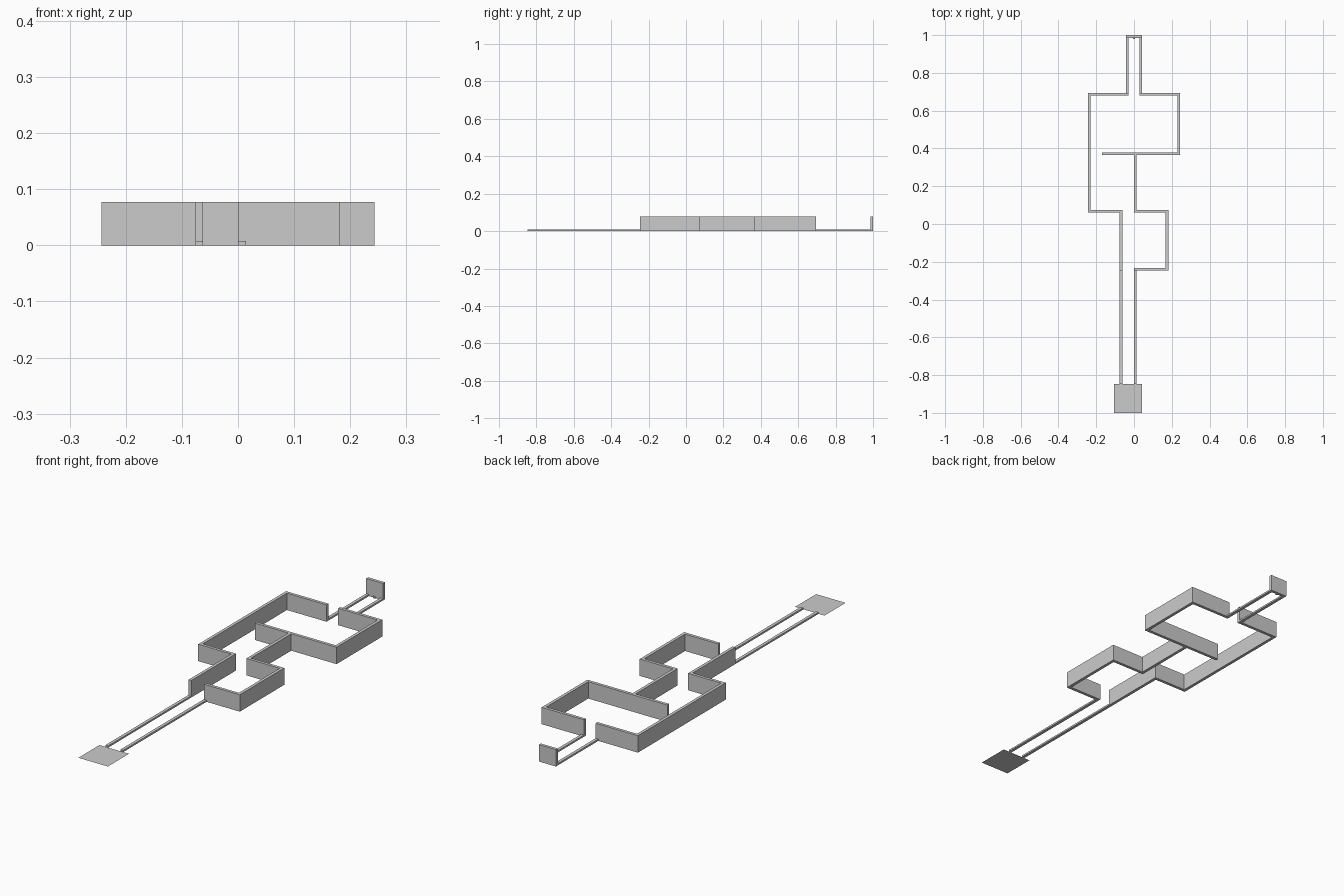
import bpy, bmesh
from mathutils import Vector

if "Cube" in bpy.data.objects:
    bpy.data.objects.remove(bpy.data.objects["Cube"])

T = 0.014      # wall thickness
H = 0.077      # wall height
LOW = 0.008    # rail height


def finish(name, bm):
    bmesh.ops.recalc_face_normals(bm, faces=bm.faces)
    mesh = bpy.data.meshes.new(name)
    bm.to_mesh(mesh)
    bm.free()
    obj = bpy.data.objects.new(name, mesh)
    bpy.context.collection.objects.link(obj)
    return obj


def wall(name, path, height=H):
    """Mitred strip along a right-angled centre line, raised to a height."""
    pts = [Vector(p) for p in path]
    dirs = [(b - a).normalized() for a, b in zip(pts, pts[1:])]
    perp = [Vector((-d.y, d.x)) for d in dirs]
    bm = bmesh.new()
    rings = []
    for i, p in enumerate(pts):
        if i == 0:
            off = perp[0]
        elif i == len(pts) - 1:
            off = perp[-1]
        else:
            off = perp[i - 1] + perp[i]
        l, r = p + off * T / 2, p - off * T / 2
        rings.append([bm.verts.new((q.x, q.y, z))
                      for q, z in ((l, 0), (r, 0), (r, height), (l, height))])
    for a, b in zip(rings, rings[1:]):
        for k in range(4):
            n = (k + 1) % 4
            bm.faces.new((a[k], a[n], b[n], b[k]))
    bm.faces.new(rings[0])
    bm.faces.new(rings[-1])
    return finish(name, bm)


# Tall maze walls
wall("left_wall", [(-0.03, 0.687), (-0.236, 0.687), (-0.236, 0.067),
                   (-0.069, 0.067), (-0.069, -0.247)])
wall("right_wall", [(0.03, 0.687), (0.236, 0.687), (0.236, 0.371), (-0.17, 0.371)])
wall("stem_wall", [(0.007, 0.364), (0.007, 0.067), (0.175, 0.067),
                   (0.175, -0.24), (0, -0.24)])
wall("end_wall", [(-0.043, 0.993), (0.043, 0.993)])

# Low rails leading to the pad and to the end wall
wall("left_entry_rail", [(-0.069, -0.247), (-0.069, -0.848)], LOW)
wall("right_entry_rail", [(0.007, -0.247), (0.007, -0.848)], LOW)
for side, s in (("left", -1), ("right", 1)):
    wall(side + "_exit_rail", [(s * 0.036, 0.68), (s * 0.036, 0.986)], LOW)

# Flat starting pad
bm = bmesh.new()
bm.faces.new([bm.verts.new(p) for p in ((-0.106, -1, 0), (0.043, -1, 0),
                                        (0.043, -0.848, 0), (-0.106, -0.848, 0))])
finish("start_pad", bm)

# Small marker at the foot of the end wall
bm = bmesh.new()
bmesh.ops.create_cone(bm, cap_ends=True, segments=12, radius1=0.007,
                      radius2=0.007, depth=0.006)
bmesh.ops.translate(bm, verts=bm.verts, vec=(0, 0.986, 0.003))
finish("finish_marker", bm)
